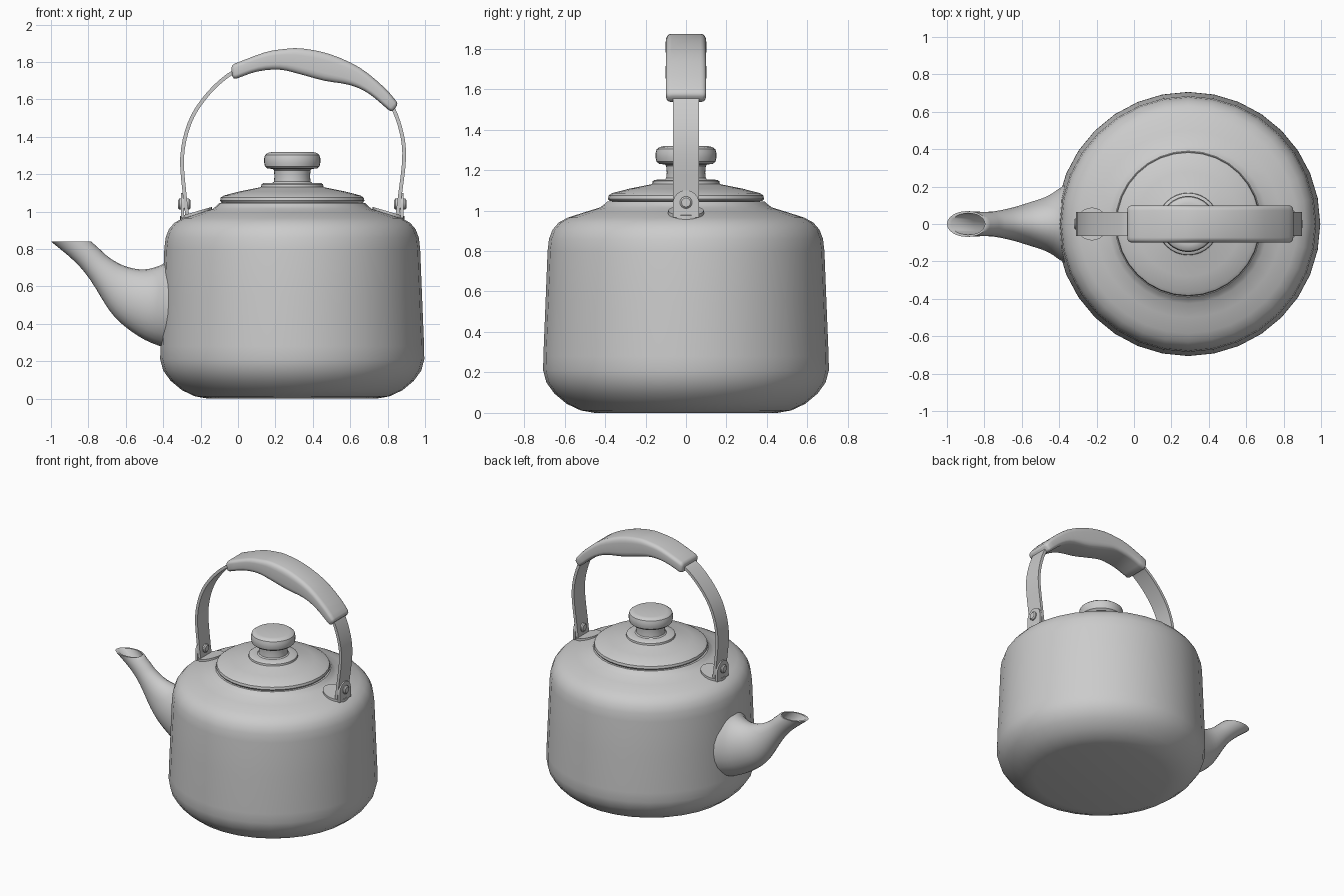
import bpy, bmesh
from math import sin, cos, pi, radians
from mathutils import Vector

CX = 0.29  # axis of the round body


def finish(name, bm, angle=35):
    bmesh.ops.recalc_face_normals(bm, faces=bm.faces)
    me = bpy.data.meshes.new(name)
    bm.to_mesh(me)
    bm.free()
    ob = bpy.data.objects.new(name, me)
    bpy.context.collection.objects.link(ob)
    bpy.ops.object.select_all(action='DESELECT')
    ob.select_set(True)
    bpy.context.view_layer.objects.active = ob
    bpy.ops.object.shade_smooth_by_angle(angle=radians(angle))
    return ob


def skin(name, rings, angle=35):
    """Bridge equal-sized closed rings and cap both ends."""
    bm = bmesh.new()
    rows = [[bm.verts.new(p) for p in r] for r in rings]
    n = len(rows[0])
    for a, b in zip(rows, rows[1:]):
        for i in range(n):
            j = (i + 1) % n
            bm.faces.new((a[i], a[j], b[j], b[i]))
    bm.faces.new(rows[0])
    bm.faces.new(rows[-1])
    return finish(name, bm, angle)


def lathe(name, profile, n=32):
    return skin(name, [[(CX + r * cos(2 * pi * i / n), r * sin(2 * pi * i / n), z)
                        for i in range(n)] for r, z in profile])


def spline(pts, steps):
    """Catmull-Rom through tuples of any length."""
    v = [Vector(p) for p in pts]
    v = [2 * v[0] - v[1]] + v + [2 * v[-1] - v[-2]]
    out = []
    for a, b, c, d in zip(v, v[1:], v[2:], v[3:]):
        for k in range(steps):
            t = k / steps
            out.append(0.5 * (2 * b + (c - a) * t + (2 * a - 5 * b + 4 * c - d) * t * t
                              + (3 * b - a - 3 * c + d) * t ** 3))
    return out + [v[-2]]


def section(ux, uz, lx, lz, half, shape):
    """Ring through an upper and a lower point in XZ, with half width in Y."""
    return [((ux + lx) / 2 + (ux - lx) / 2 * v, half * w,
             (uz + lz) / 2 + (uz - lz) / 2 * v) for w, v in shape]


# Body with rounded base and sloping shoulder
lathe("kettle_body", [(0.45, 0), (0.52, 0.012), (0.59, 0.045), (0.65, 0.095), (0.69, 0.15),
                      (0.706, 0.21), (0.705, 0.28), (0.694, 0.55), (0.684, 0.8), (0.677, 0.86),
                      (0.66, 0.905), (0.63, 0.94), (0.585, 0.965), (0.5, 0.992), (0.425, 1.015),
                      (0.405, 1.03), (0.39, 1.045), (0.35, 1.045)])

# Lid and knob
lathe("lid", [(0.35, 1.03), (0.355, 1.045), (0.378, 1.047), (0.386, 1.058), (0.382, 1.075),
              (0.365, 1.086), (0.28, 1.108), (0.18, 1.128), (0.167, 1.132), (0.165, 1.145),
              (0.155, 1.152), (0.1, 1.153)])
lathe("lid_knob", [(0.11, 1.15), (0.098, 1.16), (0.095, 1.19), (0.098, 1.22), (0.105, 1.228),
                   (0.132, 1.23), (0.146, 1.242), (0.15, 1.26), (0.15, 1.285), (0.145, 1.303),
                   (0.13, 1.314), (0.11, 1.318)])

# Spout: outer skin, then back down inside the open mouth
circle = [(sin(2 * pi * i / 24), cos(2 * pi * i / 24)) for i in range(24)]
outer = spline([(-0.25, 0.8, -0.28, 0.22, 0.25), (-0.36, 0.745, -0.39, 0.27, 0.205),
                (-0.42, 0.71, -0.5, 0.315, 0.15), (-0.51, 0.69, -0.61, 0.39, 0.115),
                (-0.61, 0.71, -0.69, 0.475, 0.088), (-0.69, 0.755, -0.79, 0.635, 0.069),
                (-0.735, 0.795, -0.875, 0.735, 0.065), (-0.785, 0.84, -1.0, 0.84, 0.069)], 3)
inner = [(-0.797, 0.84, -0.978, 0.84, 0.058), (-0.75, 0.79, -0.86, 0.742, 0.054),
         (-0.7, 0.74, -0.785, 0.655, 0.056), (-0.62, 0.69, -0.685, 0.5, 0.074)]
skin("spout", [section(*s, circle) for s in list(outer) + inner], 50)

# Metal strap of the handle
path = spline([(-0.272, 0.985), (-0.283, 1.07), (-0.299, 1.29), (-0.26, 1.47), (-0.18, 1.605),
               (-0.07, 1.715), (0.02, 1.755), (0.3, 1.81), (0.58, 1.74), (0.77, 1.62),
               (0.83, 1.55), (0.876, 1.415), (0.888, 1.28), (0.865, 1.08), (0.853, 0.985)], 4)
square = [(-1, -1), (1, -1), (1, 1), (-1, 1)]
rings = []
for i, p in enumerate(path):
    d = (path[min(i + 1, len(path) - 1)] - path[max(i - 1, 0)]).normalized() * 0.01
    rings.append(section(p.x - d.y, p.y + d.x, p.x + d.y, p.y - d.x, 0.064, square))
skin("handle_strap", rings)

# Wavy hand grip with rounded corners and ends
rounded = []
for k, (sx, sz) in enumerate([(1, 1), (-1, 1), (-1, -1), (1, -1)]):
    for j in range(5):
        a = pi / 2 * (k + j / 4)
        rounded.append((sx * 0.72 + 0.28 * cos(a), sz * 0.45 + 0.55 * sin(a)))
grip = spline([(-0.02, 1.79, -0.01, 1.71, 0.098), (0.14, 1.85, 0.1, 1.748, 0.1),
               (0.24, 1.868, 0.22, 1.759, 0.1), (0.34, 1.872, 0.33, 1.735, 0.1),
               (0.49, 1.842, 0.46, 1.70, 0.1), (0.65, 1.77, 0.6, 1.676, 0.1),
               (0.78, 1.665, 0.7, 1.63, 0.1), (0.847, 1.59, 0.805, 1.543, 0.098)], 3)


def end_ring(s, dx, dz, k):
    mx, mz = (s[0] + s[2]) / 2, (s[1] + s[3]) / 2
    return (mx + (s[0] - mx) * k + dx, mz + (s[1] - mz) * k + dz,
            mx + (s[2] - mx) * k + dx, mz + (s[3] - mz) * k + dz, s[4] - 0.03 * (1 - k))


first, last = grip[0], grip[-1]
grip = ([end_ring(first, -0.018, -0.006, 0.55), end_ring(first, -0.012, -0.004, 0.85)] + list(grip)
        + [end_ring(last, 0.008, -0.01, 0.85), end_ring(last, 0.012, -0.015, 0.55)])
skin("handle_grip", [section(*s, rounded) for s in grip], 45)

# Pivot brackets on both shoulders
for side, label in ((-1, "left"), (1, "right")):
    tab = [(-0.065, 0.965), (0.065, 0.965)] + [
        (0.065 * cos(pi * i / 12), 1.035 + 0.065 * sin(pi * i / 12)) for i in range(13)]
    skin("bracket_tab_" + label, [[(CX + side * x, y, z) for y, z in tab]
                                  for x in (0.579, 0.595)])
    disc = [(0.085 * cos(2 * pi * i / 24), 0.088 * sin(2 * pi * i / 24)) for i in range(24)]
    skin("bracket_plate_" + label, [[(CX + side * (0.515 + u), v, z - 0.29 * u) for u, v in disc]
                                    for z in (0.98, 1.0)])
    skin("pivot_rivet_" + label, [[(CX + side * x, r * c, 1.04 + r * s) for c, s in circle]
                                  for x, r in ((0.545, 0.022), (0.552, 0.03), (0.603, 0.03),
                                               (0.61, 0.022))])
